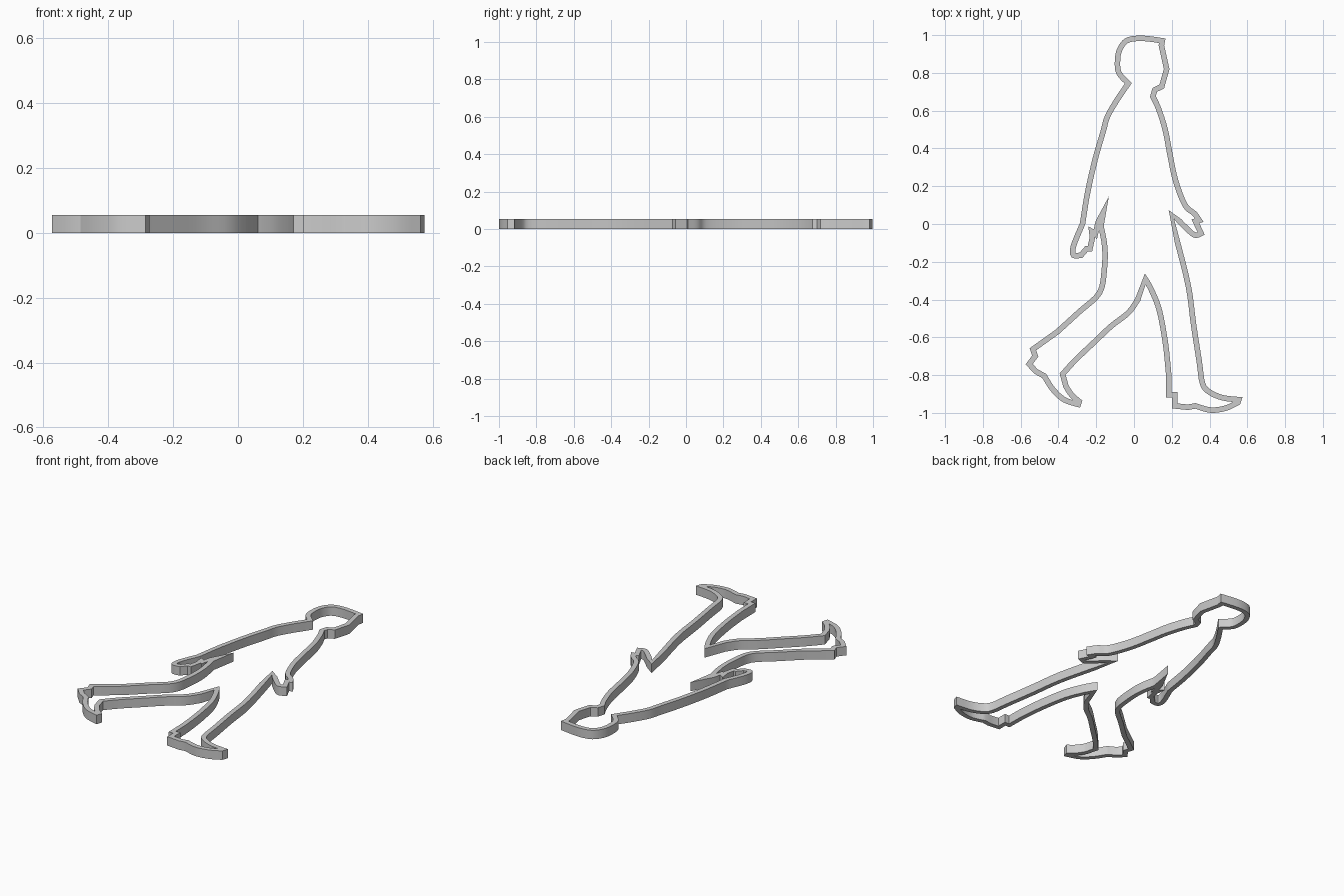
import bpy
import bmesh
from mathutils import Vector

HEIGHT = 0.055
HALF_WALL = 0.0145
STEPS = 4        # curve samples between traced points
MITER_LIMIT = 1.9

default_cube = bpy.data.objects.get("Cube")
if default_cube:
    bpy.data.objects.remove(default_cube, do_unlink=True)

outline = []     # closed centre line of the wall


def points(pairs):
    """Profile points are given in hundredths of a unit."""
    return [Vector(pair) / 100 for pair in pairs]


def straight(*pairs):
    """Append sharp-cornered points."""
    outline.extend(points(pairs))


def smooth(*pairs):
    """Append a flowing curve through the points, with free ends."""
    path = points(pairs)
    padded = [path[0]] + path + [path[-1]]
    for before, start, end, after in zip(padded, padded[1:], padded[2:], padded[3:]):
        tangent_in = (end - before) / 2
        tangent_out = (after - start) / 2
        for step in range(STEPS):
            t = step / STEPS
            blend = t * t * (3 - 2 * t)
            ease_in = t * (1 - t) ** 2
            ease_out = t * t * (t - 1)
            outline.append(start.lerp(end, blend) + tangent_in * ease_in + tangent_out * ease_out)
    outline.append(path[-1])


# Head: nape, crown and brow
smooth((-3, 74.5), (-8, 80), (-8.7, 87), (-7.5, 92.5), (-4, 97), (2, 98.3), (8, 98), (15, 97))
# Face and chin
straight((14.5, 94.5), (17.3, 82), (14.7, 72.8), (11, 71))
# Chest and forward arm
smooth((10, 67.5), (13, 61), (16.5, 50), (19, 37), (22, 23), (27, 10), (32, 5.5), (34.5, 2))
# Forward hand
straight((32.5, 1.5))
smooth((35.5, -5), (32, -5.8), (27, -1.5), (24, 1.5))
# Front of the leading leg
straight((19.8, 5))
smooth((23, -9.5), (28.8, -33), (31.5, -53), (34.5, -72.5), (36.3, -84.5), (40, -89), (47, -92), (55.5, -93))
# Leading shoe sole and heel
smooth((55, -94.5), (48.5, -97.5), (40.5, -98.5), (32.5, -96.3))
straight((28.5, -97), (21.5, -96.3), (21.5, -90.5), (18.5, -90.5))
# Back of the leading leg up to the crotch
smooth((18.3, -79), (16.7, -63.5), (13.5, -46), (9.5, -35.5), (6, -29))
# Underside of the trailing leg
smooth((2, -40), (-3, -47), (-12, -54), (-21, -62.5), (-31, -72), (-37.8, -79.5))
# Trailing shoe
smooth((-36, -86), (-33, -90.5), (-29, -94))
smooth((-29.5, -95.5), (-37, -93), (-43, -87.5), (-47.5, -80.5))
straight((-52, -78), (-55.5, -74.2), (-52.3, -70), (-53.5, -66.3))
# Back of the trailing leg, up to the hip crease
smooth((-40.5, -57), (-29, -46.5), (-18.3, -36.5), (-15.7, -24), (-15.5, -12), (-17.5, -1))
straight((-14.2, 12))
# Trailing hand with its thumb
straight((-19, 1), (-20.5, -5.5), (-22.8, -3.5), (-22, -7), (-23.3, -13), (-25, -13))
smooth((-28, -16.5), (-32, -16.5), (-32, -11.5), (-27.3, 0))
# Trailing arm and back
smooth((-26.8, 3), (-24.5, 17), (-20.5, 34.5), (-16.3, 49), (-14, 57), (-8.8, 66))


def side_offset(index):
    """Mitred offset from the centre line to the wall's side."""
    here = outline[index]
    ahead = (outline[(index + 1) % len(outline)] - here).normalized()
    behind = (here - outline[index - 1]).normalized()
    normal = Vector((-ahead.y - behind.y, ahead.x + behind.x)).normalized()
    cosine = max(normal.dot(Vector((-ahead.y, ahead.x))), 1 / MITER_LIMIT)
    return normal * HALF_WALL / cosine


# Wall: a rectangular section swept along the closed outline
bm = bmesh.new()
rings = []
for index, centre in enumerate(outline):
    offset = side_offset(index)
    left, right = centre + offset, centre - offset
    section = [(left, 0), (right, 0), (right, HEIGHT), (left, HEIGHT)]
    rings.append([bm.verts.new((p.x, p.y, z)) for p, z in section])
for ring, following in zip(rings, rings[1:] + rings[:1]):
    for a in range(4):
        b = (a + 1) % 4
        bm.faces.new((ring[a], ring[b], following[b], following[a]))
bmesh.ops.recalc_face_normals(bm, faces=bm.faces)
mesh = bpy.data.meshes.new("walker_outline")
bm.to_mesh(mesh)
bm.free()

walker = bpy.data.objects.new("walker_outline", mesh)
bpy.context.collection.objects.link(walker)

# Plain grey finish
grey = bpy.data.materials.new("plain_grey")
grey.use_nodes = True
colour = (0.6, 0.6, 0.6, 1)
grey.diffuse_color = colour
grey.node_tree.nodes["Principled BSDF"].inputs["Base Color"].default_value = colour
mesh.materials.append(grey)

bpy.ops.object.select_all(action='DESELECT')
walker.select_set(True)
bpy.context.view_layer.objects.active = walker
bpy.ops.object.shade_smooth_by_angle()
